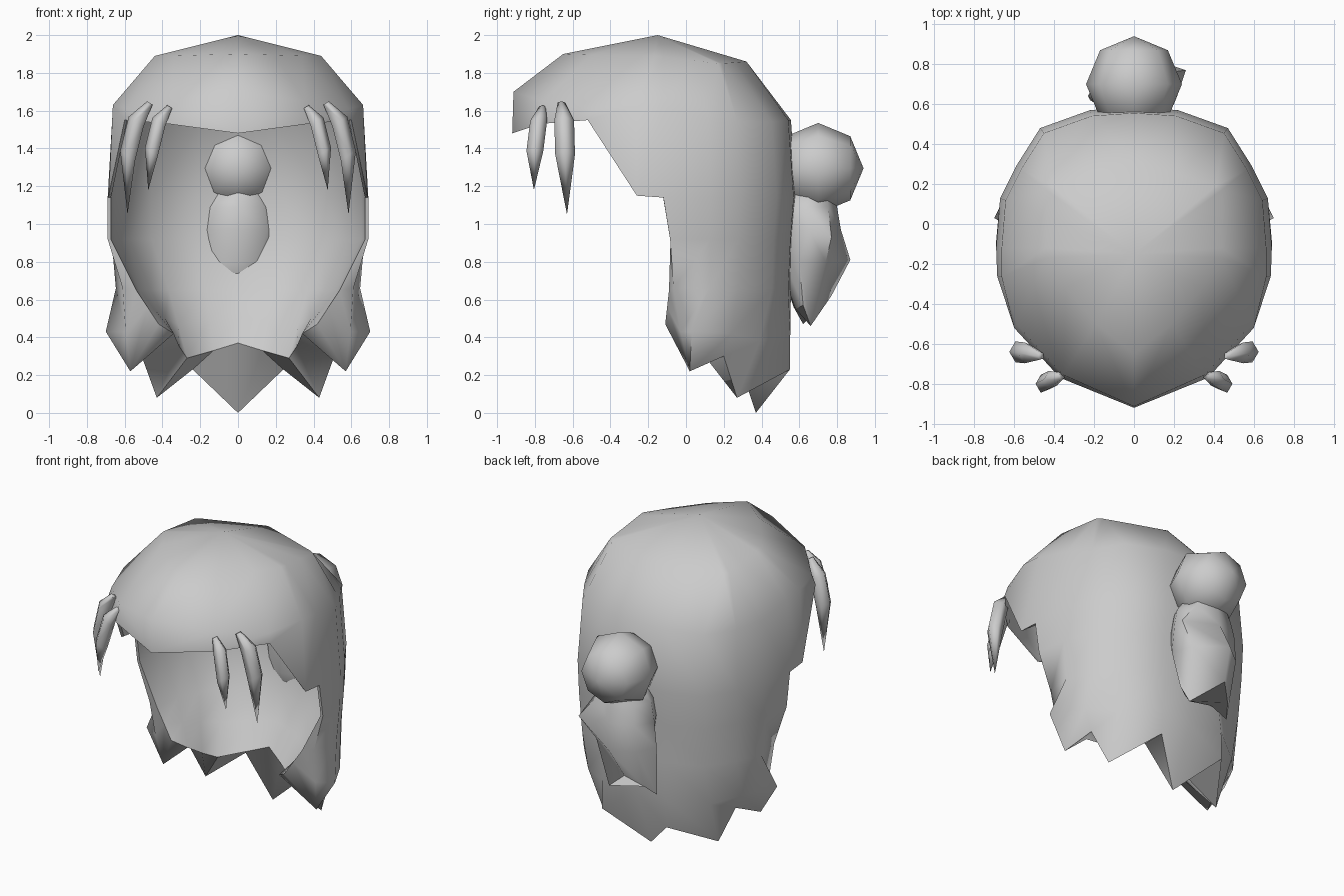
import bpy
import math

cube = bpy.data.objects.get("Cube")
if cube:
    bpy.data.objects.remove(cube)

hair_grey = bpy.data.materials.new("hair_grey")
hair_grey.use_nodes = True
hair_grey.diffuse_color = (0.6, 0.6, 0.6, 1)
hair_grey.node_tree.nodes["Principled BSDF"].inputs["Base Color"].default_value = (0.6, 0.6, 0.6, 1)


def finish(obj, angle=180):
    obj.data.materials.append(hair_grey)
    bpy.ops.object.select_all(action='DESELECT')
    obj.select_set(True)
    bpy.context.view_layer.objects.active = obj
    bpy.ops.object.mode_set(mode='EDIT')
    bpy.ops.mesh.select_all(action='SELECT')
    bpy.ops.mesh.remove_doubles(threshold=.0005)
    bpy.ops.mesh.normals_make_consistent(inside=False)
    bpy.ops.object.mode_set(mode='OBJECT')
    bpy.ops.object.shade_smooth_by_angle(angle=math.radians(angle))


def make(name, verts, faces):
    mesh = bpy.data.meshes.new(name)
    mesh.from_pydata(verts, [], faces)
    obj = bpy.data.objects.new(name, mesh)
    bpy.context.collection.objects.link(obj)
    return obj


# Hair shell: half plan outline, from the back centre round to the fringe centre
plan = [(0, .585), (.22, .57), (.47, .48), (.59, .29), (.67, .13),
        (.69, -.12), (.69, -.27), (.61, -.52), (.37, -.78), (0, -.945)]
crown_y = -.15
# Ring round the crown, and heights of the ring below it
cap_ring = [(0, .32, 1.86), (.21, .255, 1.855), (.41, .19, 1.85), (.44, .17, 1.85), (.44, .04, 1.865),
            (.44, -.12, 1.885), (.44, -.17, 1.89), (.34, -.32, 1.89), (.19, -.50, 1.895), (0, -.65, 1.90)]
temple_z = [1.55, 1.55, 1.54, 1.54, 1.56, 1.62, 1.63, 1.61, 1.65, 1.70]
# Row above the spikes, bulging at the side lock
bulge = [(0, .53, .40), (.235, .552, .42), (.455, .39, .38), (.59, .24, .42),
         (.70, .03, .43), (.595, -.03, .43)]
# Lower outer edge: spikes and notches at the back, fringe edge at the front
outer_edge = [(0, .37, 0), (.24, .55, .23), (.43, .27, .08), (.51, .20, .30),
              (.57, .02, .22), (.57, .02, .22), (.685, -.26, 1.15),
              (.60, -.52, 1.55), (.37, -.77, 1.53), (0, -.92, 1.48)]
# Lower inner edge of the long hair
inner_edge = [(0, .33, .37), (.13, .26, .33), (.27, .17, .29),
              (.31, .06, .35), (.34, -.05, .42), (.42, -.11, .47)]


def scaled(p, f, z):
    return (p[0] * f, crown_y + (p[1] - crown_y) * f, z)


def column(k, inner):
    s = .975 if inner else 1
    drop = .02 if inner else 0
    x, y = plan[k]
    pts = [scaled(cap_ring[k], s, cap_ring[k][2] - drop),
           scaled(plan[k], .96 * s, temple_z[k] - drop)]
    if k > 5:
        pts.append(scaled(outer_edge[k], s, outer_edge[k][2] + drop * .5))
        return pts
    back = y > 0
    pts += [scaled(plan[k], s, 1.14), (x * s, y * s * (.97 if back else .7), .92)]
    if inner:
        mid = (x * .78, y * (.84 if back else .75), .65)
        end = inner_edge[k]
        pts += [mid, tuple((a + b) / 2 for a, b in zip(mid, end)), end]
    else:
        pts += [(x * (.965 if back else .885), y * (.95 if back else .55), .66),
                bulge[k], outer_edge[k]]
    return pts


verts, faces, rims = [], [], []
for inner in (False, True):
    top = len(verts)
    verts.append((0, crown_y, 1.975 if inner else 2.0))
    ids = []
    for k in range(10):
        pts = column(k, inner)
        ids.append(list(range(len(verts), len(verts) + len(pts))))
        verts += pts
    for k in range(9):
        a, b = ids[k], ids[k + 1]
        faces.append((top, a[0], b[0]))
        for r in range(min(len(a), len(b)) - 1):
            faces.append((a[r], a[r + 1], b[r + 1], b[r]))
    # Rim runs along the spikes, up the front of the side lock, then the fringe
    rims.append([c[-1] for c in ids[:6]] + ids[5][5:1:-1] + [c[-1] for c in ids[6:]])
for i in range(len(rims[0]) - 1):
    faces.append((rims[0][i], rims[0][i + 1], rims[1][i + 1], rims[1][i]))

hair = make("hair_shell", verts, faces)
mirror = hair.modifiers.new("Mirror", 'MIRROR')
mirror.use_clip = True
mirror.merge_threshold = .001
bpy.context.view_layer.objects.active = hair
bpy.ops.object.modifier_apply(modifier="Mirror")
finish(hair, 60)

# Bun at the back, its poles pointing forward and back
bpy.ops.mesh.primitive_uv_sphere_add(segments=8, ring_count=4, radius=.24,
                                     location=(0, .70, 1.295),
                                     rotation=(math.pi / 2, 0, 0))
bun = bpy.context.object
bun.name = "bun"
finish(bun)

# Ponytail under the bun: rings of eight, flared at one side, ending in two points
tail = []
for cy, z, rx, ry in [(.65, 1.18, .13, .13), (.64, 1.09, .19, .16), (.65, .97, .22, .17)]:
    for j in range(8):
        t = math.pi * j / 4
        tail.append((rx * math.cos(t), cy + ry * math.sin(t), z))
tail[16 + 1] = (.26, .77, .93)
tail += [(.20, .60, .80), (.15, .74, .80), (-.04, .87, .81), (-.17, .77, .80),
         (-.23, .64, .80), (-.13, .53, .80), (-.02, .49, .80), (.10, .52, .80)]
tail += [(.15, .62, .57), (.11, .66, .46), (-.08, .77, .62), (-.17, .69, .54),
         (-.22, .62, .47), (-.14, .57, .56), (-.03, .54, .65), (.08, .58, .55)]
rings = len(tail) // 8
tail_faces = [tuple(range(8)), tuple(range(8 * rings - 8, 8 * rings))]
for r in range(rings - 1):
    for j in range(8):
        a, b = r * 8 + j, r * 8 + (j + 1) % 8
        tail_faces.append((a, b, b + 8, a + 8))
finish(make("ponytail", tail, tail_faces), 60)


# Thin curved strands at both sides of the fringe
def strand(name, path, radii, side):
    pts, fcs = [], []
    for p, r in zip(path, radii):
        for j in range(5):
            t = math.tau * j / 5
            pts.append(((p[0] + r * .8 * math.cos(t)) * side,
                        p[1] + r * math.sin(t), p[2] + r * .5 * math.cos(t)))
    pts.append((path[-1][0] * side, path[-1][1], path[-1][2]))
    n = len(radii)
    for i in range(n - 1):
        for j in range(5):
            a, b = i * 5 + j, i * 5 + (j + 1) % 5
            fcs.append((a, b, b + 5, a + 5))
    for j in range(5):
        fcs.append(((n - 1) * 5 + j, (n - 1) * 5 + (j + 1) % 5, len(pts) - 1))
    fcs.append(tuple(range(5)))
    finish(make(name, pts, fcs), 80)


inner_path = [(.36, -.76, 1.62), (.415, -.78, 1.54), (.455, -.80, 1.38), (.475, -.805, 1.18)]
outer_path = [(.465, -.66, 1.64), (.535, -.645, 1.54), (.58, -.64, 1.36), (.585, -.63, 1.05)]
for side, label in ((1, "left"), (-1, "right")):
    strand("inner_strand_" + label, inner_path, (.018, .047, .047), side)
    strand("outer_strand_" + label, outer_path, (.02, .055, .055), side)
